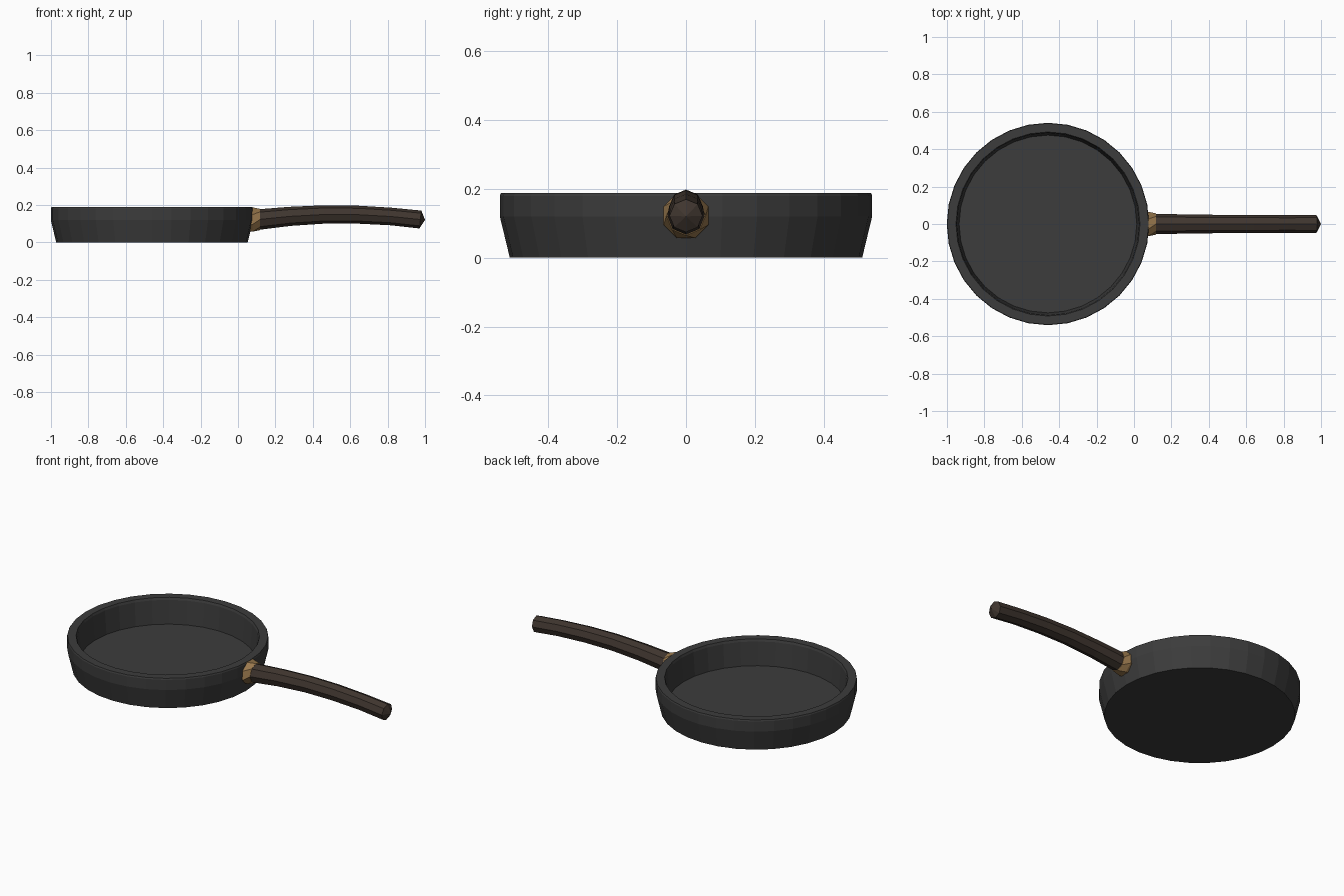
import bpy, bmesh
from math import sin, cos, pi, atan2
from mathutils import Vector

if "Cube" in bpy.data.objects:
    bpy.data.objects.remove(bpy.data.objects["Cube"])


def material(name, rgb):
    m = bpy.data.materials.new(name)
    m.diffuse_color = (*rgb, 1)
    m.use_nodes = True
    m.node_tree.nodes["Principled BSDF"].inputs["Base Color"].default_value = m.diffuse_color
    return m


def loft(name, rings, mat, start_tip=None, end_tip=None):
    """Bridge equal-sized rings of points, closing each end with a fan or a flat face."""
    bm = bmesh.new()
    loops = [[bm.verts.new(p) for p in ring] for ring in rings]
    n = len(loops[0])
    for a, b in zip(loops, loops[1:]):
        for i in range(n):
            j = (i + 1) % n
            bm.faces.new((a[i], a[j], b[j], b[i]))
    for loop, tip in ((loops[0], start_tip), (loops[-1], end_tip)):
        if tip is None:
            bm.faces.new(loop)
        else:
            t = bm.verts.new(tip)
            for i in range(n):
                bm.faces.new((loop[i], loop[(i + 1) % n], t))
    bmesh.ops.recalc_face_normals(bm, faces=bm.faces)
    me = bpy.data.meshes.new(name)
    bm.to_mesh(me)
    bm.free()
    me.materials.append(mat)
    ob = bpy.data.objects.new(name, me)
    bpy.context.collection.objects.link(ob)
    return ob


def level_ring(r, z, n=32):
    return [Vector((-0.46 + r * cos(2 * pi * i / n), r * sin(2 * pi * i / n), z))
            for i in range(n)]


def cross_ring(x, z, r, tilt=0.0, twist=0.0, n=8):
    """Ring across the handle axis, leaning with the slope of the path."""
    pts = []
    for i in range(n):
        a = 2 * pi * i / n + twist
        h = r * sin(a)
        pts.append(Vector((x - h * sin(tilt), r * cos(a), z + h * cos(tilt))))
    return pts


iron = material("dark_iron", (0.045, 0.045, 0.045))
wood = material("dark_wood", (0.05, 0.036, 0.028))
brass = material("brass", (0.32, 0.19, 0.075))

# Pan body: outer wall up, over the rim, down to the inner floor
profile = [(0.512, 0.0), (0.541, 0.12), (0.541, 0.18), (0.538, 0.188),
           (0.492, 0.188), (0.487, 0.175), (0.475, 0.037)]
loft("pan_body", [level_ring(r, z) for r, z in profile], iron)

# Brass collar: twisted from flat-sided to point-up to meet the handle
loft("handle_collar", [cross_ring(0.05, 0.122, 0.066, 0, pi / 8),
                       cross_ring(0.078, 0.122, 0.07, 0, pi / 8),
                       cross_ring(0.117, 0.122, 0.057)], brass)

# Handle: gently arched octagonal bar with a shallow pointed end
path = [(0.10, 0.121, 0.055), (0.28, 0.139, 0.051), (0.46, 0.149, 0.049),
        (0.64, 0.148, 0.048), (0.82, 0.138, 0.047), (0.975, 0.122, 0.048)]
rings = []
for i, (x, z, r) in enumerate(path):
    p, q = path[max(i - 1, 0)], path[min(i + 1, len(path) - 1)]
    rings.append(cross_ring(x, z, r, atan2(q[1] - p[1], q[0] - p[0])))
loft("handle", rings, wood, end_tip=(1.0, 0, 0.12))
